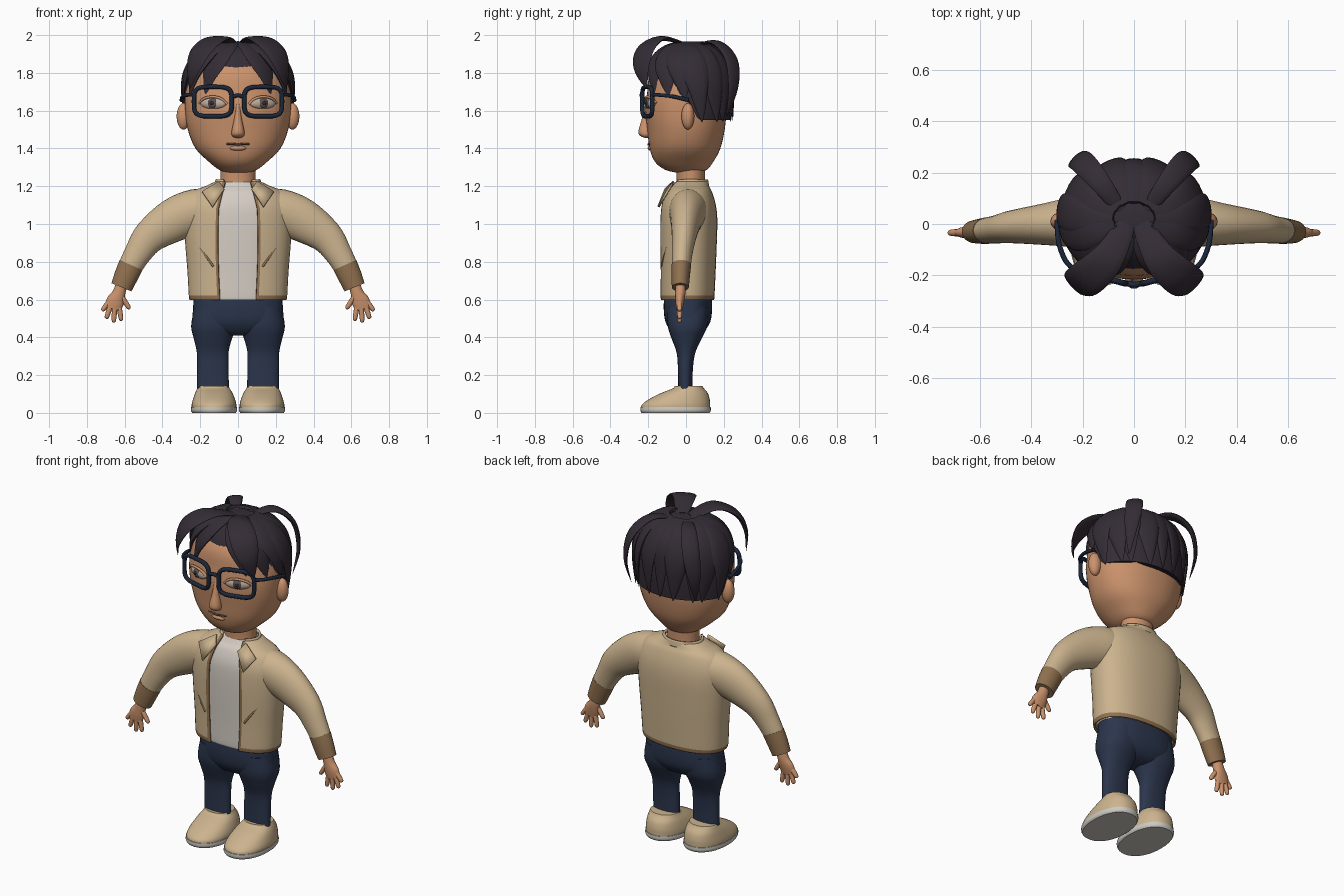
import bpy, bmesh
from math import sin, cos, asin, acos, pi, radians
from mathutils import Vector, Matrix

cube = bpy.data.objects.get("Cube")
if cube:
    bpy.data.objects.remove(cube, do_unlink=True)


def material(name, *rgb):
    m = bpy.data.materials.new(name)
    m.use_nodes = True
    m.diffuse_color = (*rgb, 1)
    node = m.node_tree.nodes["Principled BSDF"]
    node.inputs["Base Color"].default_value = (*rgb, 1)
    node.inputs["Roughness"].default_value = 0.8
    return m


SKIN = material("skin", .60, .29, .15)
HAIR = material("dark hair", .034, .025, .036)
TAN = material("tan cloth", .60, .45, .27)
BROWN = material("brown trim", .28, .165, .08)
SHIRT = material("off white shirt", .66, .61, .55)
NAVY = material("navy trousers", .024, .036, .072)
FRAME = material("glasses blue", .011, .02, .042)
SOLE = material("sole grey", .60, .58, .53)
EYE = material("eye white", .52, .43, .36)
IRIS = material("iris brown", .11, .08, .07)


def build(name, verts, faces, mats, slots=None, pair=False, thick=0):
    """Make one object, or a left and right copy, from plain geometry."""
    for label, s in (("left_", 1), ("right_", -1)) if pair else (("", 1),):
        me = bpy.data.meshes.new(label + name)
        me.from_pydata([(s * v[0], v[1], v[2]) for v in verts], [], faces)
        for m in mats:
            me.materials.append(m)
        if slots:
            for poly, slot in zip(me.polygons, slots):
                poly.material_index = slot
        bm = bmesh.new()
        bm.from_mesh(me)
        bmesh.ops.recalc_face_normals(bm, faces=bm.faces)
        bm.to_mesh(me)
        bm.free()
        me.shade_smooth()
        me.set_sharp_from_angle(angle=radians(45))
        ob = bpy.data.objects.new(label + name, me)
        bpy.context.collection.objects.link(ob)
        if thick:
            mod = ob.modifiers.new("thickness", 'SOLIDIFY')
            mod.thickness, mod.offset = thick, 0


def smooth(rows, k=4):
    """Catmull-Rom interpolation of rows of numbers."""
    pts, out = [rows[0], *rows, rows[-1]], []
    for i in range(1, len(pts) - 2):
        for j in range(k):
            t = j / k
            out.append([.5 * (2 * q + (r - p) * t + (2 * p - 5 * q + 4 * r - s) * t * t
                              + (3 * q - p - 3 * r + s) * t ** 3)
                        for p, q, r, s in zip(*pts[i - 1:i + 3])])
    return out + [list(rows[-1])]


def spow(v, e):
    return abs(v) ** e * (1 if v >= 0 else -1)


def skin_rings(rings, closed=True):
    """Quads between equal rings, with end caps when closed."""
    n = len(rings[0])
    faces = [(i * n + j, i * n + (j + 1) % n, (i + 1) * n + (j + 1) % n, (i + 1) * n + j)
             for i in range(len(rings) - 1) for j in range(n if closed else n - 1)]
    if closed:
        faces += [tuple(range(n)), tuple(range((len(rings) - 1) * n, len(rings) * n))]
    return [v for r in rings for v in r], faces


def loft(name, rows, mat, n=32, power=2.0, limb=False, gap=None, trim=None, pair=False):
    """Rows are x, y, z, half width, half depth. A gap leaves the front open."""
    rows, rings = smooth(rows), []
    for i, (x, y, z, a, b) in enumerate(rows):
        u = Vector((1, 0, 0))
        if limb:
            p, q = rows[max(i - 1, 0)], rows[min(i + 1, len(rows) - 1)]
            u = Vector((q[2] - p[2], 0, p[0] - q[0])).normalized()
        a, b = max(a, .002), max(b, .002)
        if gap:
            d, e = [asin(min(.95, (g / a) ** (power / 2))) for g in (gap(z), gap(z) + .013)]
            angles = [d] + [e + (2 * pi - 2 * e) * j / n for j in range(n + 1)] + [2 * pi - d]
        else:
            angles = [2 * pi * j / n for j in range(n)]
        rings.append([Vector((x, y, z)) + u * a * spow(sin(t), 2 / power)
                      - Vector((0, b * spow(cos(t), 2 / power), 0)) for t in angles])
    verts, faces = skin_rings(rings, not gap)
    slots = None
    if trim:
        w = len(rings[0])
        slots = [int(f[0] % w in (0, w - 2) or verts[f[2]].z < .625) for f in faces]
    build(name, verts, faces, [mat, trim] if trim else [mat], slots, pair, .012 if gap else 0)


def ball(name, loc, radii, mat, yaw=0, pair=False):
    bm = bmesh.new()
    bmesh.ops.create_uvsphere(bm, u_segments=24, v_segments=14, radius=1, matrix=Matrix.Translation(loc)
                              @ Matrix.Rotation(yaw, 4, 'Z') @ Matrix.Diagonal((*radii, 1)))
    build(name, [v.co.copy() for v in bm.verts], [[v.index for v in f.verts] for f in bm.faces],
          [mat], pair=pair)
    bm.free()


def tube(name, points, radius, mat, cyclic=False, pair=False):
    for label, s in (("left_", 1), ("right_", -1)) if pair else (("", 1),):
        cu = bpy.data.curves.new(label + name, 'CURVE')
        cu.dimensions, cu.bevel_depth, cu.bevel_resolution = '3D', radius, 3
        cu.use_fill_caps = True
        sp = cu.splines.new('POLY')
        sp.points.add(len(points) - 1)
        for p, (x, y, z) in zip(sp.points, points):
            p.co = (s * x, y, z, 1)
        sp.use_cyclic_u = cyclic
        cu.materials.append(mat)
        bpy.context.collection.objects.link(bpy.data.objects.new(label + name, cu))


# Head, neck and face
loft("head", [(0, .01, 1.27, .05, .05), (0, 0, 1.287, .10, .11), (0, -.01, 1.33, .155, .155),
              (0, -.005, 1.4, .225, .187), (0, 0, 1.5, .266, .205), (0, 0, 1.6, .28, .215),
              (0, .01, 1.7, .28, .215), (0, .015, 1.8, .25, .205), (0, .02, 1.88, .18, .15),
              (0, .02, 1.92, .05, .05)], SKIN, 48, 2.2)
loft("neck", [(0, .025, 1.15, .1, .08), (0, .025, 1.22, .093, .075), (0, .025, 1.32, .095, .078)], SKIN)
loft("nose", [(0, -.2, 1.64, .012, .014), (0, -.208, 1.56, .02, .025), (0, -.216, 1.49, .034, .036),
              (0, -.212, 1.465, .03, .028), (0, -.205, 1.455, .01, .01)], SKIN, 20)
ball("ear", (.288, .01, 1.57), (.037, .034, .07), SKIN, pair=True)
ball("lower_lip", (0, -.186, 1.402), (.045, .017, .014), SKIN)
tube("mouth", smooth([(-.06, -.189, 1.424), (-.02, -.197, 1.424), (0, -.199, 1.42),
                      (.02, -.197, 1.424), (.06, -.189, 1.424)]), .005, IRIS)
ball("eye", (.13, -.187, 1.64), (.073, .022, .032), EYE, .36, True)
ball("iris", (.135, -.2, 1.64), (.027, .013, .027), IRIS, .36, True)
ball("pupil", (.138, -.206, 1.64), (.012, .011, .012), HAIR, .36, True)
tube("eyelid", smooth([(.058, -.212, 1.635), (.09, -.214, 1.664), (.135, -.204, 1.674),
                       (.18, -.182, 1.664), (.204, -.158, 1.64)]), .007, SKIN, pair=True)

# Glasses
rim = []
for k in range(48):
    t = 2 * pi * k / 48
    dx = .1 * spow(cos(t), .5)
    rim.append((.133 + dx, -.205 + .27 * dx, 1.648 + .078 * spow(sin(t), .5)))
tube("glasses_rim", rim, .012, FRAME, True, True)
tube("glasses_bridge", smooth([(-.035, -.23, 1.67), (0, -.236, 1.682), (.035, -.23, 1.67)]), .011, FRAME)
tube("glasses_temple", smooth([(.232, -.178, 1.685), (.268, -.14, 1.683), (.293, -.07, 1.675),
                               (.3, .015, 1.655)]), .01, FRAME, pair=True)


# Hair: a cap that ends on a hairline, with locks laid over it
def hair_point(t, phi, lift=0):
    r = spow(sin(phi), .8)
    return Vector(((.287 + lift) * r * sin(t), .02 - (.222 + lift) * r * cos(t),
                   1.64 + (.315 + lift) * spow(cos(phi), .8)))


def hairline(t):
    if cos(t) > .3:
        z = max(1.68, 1.83 - .3 * abs(sin(t)))
    else:
        f = min(1, max(0, (.1 - cos(t)) / .35))
        z = 1.67 - .12 * f * f * (3 - 2 * f)
    return acos(spow((z - 1.64) / .315, 1.25))


cap = [[hair_point(t, hairline(t) * (.03 + .97 * i / 16)) for t in (2 * pi * j / 72 for j in range(72))]
       for i in range(17)]
build("hair_cap", *skin_rings(cap), [HAIR])


def lock(name, path, width, thick=.015, pair=True):
    """A leaf-shaped strand with its flat side facing the head."""
    path = [Vector(p) for p in smooth([tuple(p) for p in path], 5)]
    rings, last = [], len(path) - 1
    for i, p in enumerate(path):
        f = i / last
        tangent = path[min(i + 1, last)] - path[max(i - 1, 0)]
        out = p - Vector((0, .02, 1.66))
        side = tangent.cross(out).normalized()
        out = side.cross(tangent).normalized()
        size = max(.04, (.45 + .55 * sin(pi * min(1, f * .9))) * (1 - f ** 5))
        rings.append([p + side * width * size * cos(a) + out * thick * size * sin(a)
                      for a in (2 * pi * j / 12 for j in range(12))])
    build(name, *skin_rings(rings), [HAIR], pair=pair)


for k in range(7):
    start = radians(16 + 23 * k)
    end = start + radians(22 if k < 5 else 10)
    lock("hair_lock_%d" % (k + 1),
         [hair_point(start + (end - start) * f, .2 + (hairline(end) * 1.01 - .2) * f, .008)
          for f in (0, .25, .5, .75, 1)], .075, .02)
lock("back_lock", [hair_point(pi, .2 + (hairline(pi) - .2) * f, .01) for f in (0, .3, .6, 1)],
     .06, .02, False)
lock("front_forelock", [(.03, 0, 1.95), (.1, -.13, 1.983), (.185, -.212, 1.93),
                        (.235, -.235, 1.83), (.255, -.21, 1.72)], .078, .016)
lock("back_side_lock", [(.05, .05, 1.945), (.13, .16, 1.96), (.2, .24, 1.87),
                        (.23, .25, 1.72), (.215, .215, 1.57)], .05, .014)

# Shirt and open jacket
torso = [(0, .005, .6, .25, .138), (0, .005, .622, .255, .14), (0, .008, .75, .262, .143),
         (0, .01, .9, .274, .147), (0, .012, 1.02, .28, .148), (0, .012, 1.1, .272, .14),
         (0, .015, 1.165, .235, .118), (0, .02, 1.195, .17, .098), (0, .025, 1.222, .112, .085)]
loft("jacket", torso, TAN, 44, 2.3, trim=BROWN,
     gap=lambda z: .095 + .01 * sin((z - .6) * 5) - max(0, z - 1.08) * .2)
loft("shirt", [(x, y, z, a - .012, b - .012) for x, y, z, a, b in torso], SHIRT, 44, 2.3)
loft("collar_band", [(0, .025, 1.2, .125, .092), (0, .025, 1.235, .112, .086)], TAN,
     gap=lambda z: .075)
build("lapel", [(.1, -.065, 1.225), (.19, -.1, 1.17), (.135, -.146, 1.09), (.073, -.108, 1.185)],
      [(0, 1, 2, 3)], [TAN], pair=True, thick=.012)
tube("pocket_slit", [(.2, -.1, .875), (.165, -.117, .825), (.13, -.128, .775)], .006, BROWN, pair=True)

# Arms and hands
loft("sleeve", [(.12, .01, 1.08, .1, .1), (.22, .01, 1.068, .118, .1), (.34, 0, 1.02, .115, .082),
                (.465, -.01, .935, .09, .065), (.53, -.02, .845, .072, .055),
                (.57, -.025, .775, .064, .05)], TAN, 28, limb=True, pair=True)
loft("cuff", [(.566, -.025, .783, .066, .052), (.592, -.028, .725, .063, .049),
              (.617, -.03, .665, .057, .045)], BROWN, 28, limb=True, pair=True)
loft("palm", [(.61, -.03, .7, .03, .026), (.63, -.03, .635, .034, .027),
              (.65, -.033, .59, .047, .023), (.662, -.035, .55, .042, .016)], SKIN, 20, limb=True, pair=True)
for finger, (x, z, tx, tz) in {"little": (.632, .575, .617, .487), "ring": (.652, .57, .658, .478),
                               "middle": (.672, .575, .698, .498), "index": (.68, .592, .72, .54),
                               "thumb": (.622, .625, .573, .55)}.items():
    tip = [(x + (tx - x) * f, -.034, z + (tz - z) * f, r, r) for f, r in
           ((0, .014), (.5, .0135), (.9, .011), (1, .003))]
    loft(finger + "_finger", tip, SKIN, 12, limb=True, pair=True)

# Trousers
loft("trouser_hips", [(0, .01, .63, .232, .125), (0, .01, .55, .238, .128), (0, .01, .48, .236, .118),
                      (0, .008, .43, .17, .085), (0, .005, .41, .08, .05)], NAVY, 40, 2.3)
loft("trouser_leg", [(.12, .01, .56, .11, .11), (.128, .008, .46, .12, .105), (.133, .003, .39, .1, .078),
                     (.134, 0, .32, .084, .05), (.133, -.003, .24, .083, .04),
                     (.132, -.004, .12, .084, .037)], NAVY, 28, 2.3, pair=True)

# Shoes
loft("shoe", [(.127, -.055, .025, .118, .183), (.127, -.052, .045, .118, .18),
              (.127, -.037, .07, .112, .163), (.128, -.01, .103, .1, .126),
              (.13, .013, .13, .086, .082), (.13, .014, .142, .08, .074)], TAN, 36, 2.2, pair=True)
loft("shoe_sole", [(.127, -.055, 0, .115, .18), (.127, -.055, .012, .122, .186),
                   (.127, -.055, .03, .121, .186)], SOLE, 36, 2.2, pair=True)
